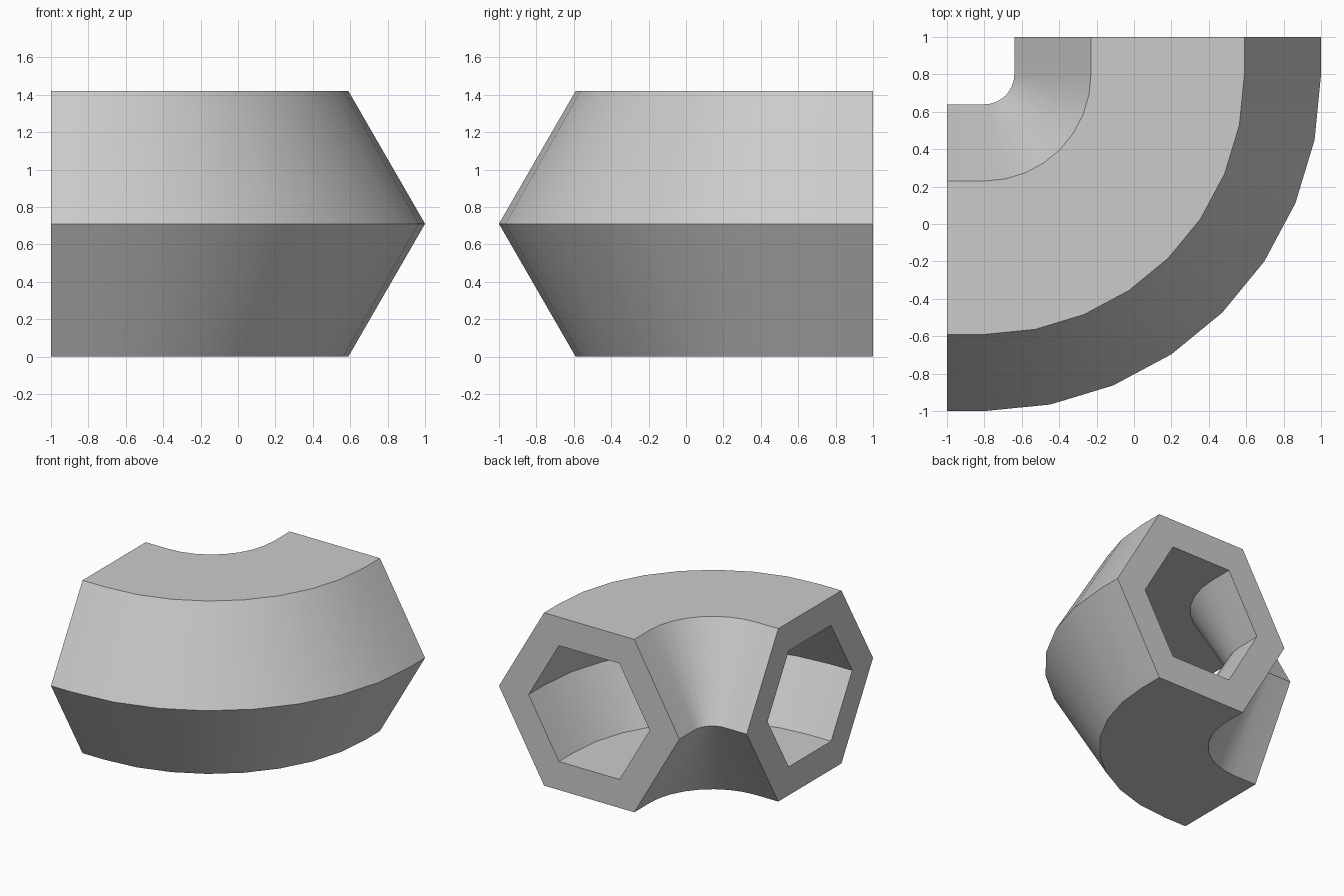
import bpy, bmesh
from math import cos, sin, pi, radians

if "Cube" in bpy.data.objects:
    bpy.data.objects.remove(bpy.data.objects["Cube"])

OUTER_R, BORE_R = 0.82, 0.55      # hexagon corner radii
MID_Z = OUTER_R * cos(pi / 6)
BEND_C, BEND_R = 0.8, 0.98        # bend centre at (-0.8, 0.8), path radius
STEPS, STUB = 8, 0.2

# Stations along the path: straight stub, quarter bend, straight stub
angles = [-pi / 2 + pi / 2 * i / STEPS for i in range(STEPS + 1)]
stations = [(-pi / 2, -STUB, 0)] + [(a, 0, 0) for a in angles] + [(0, 0, STUB)]

bm = bmesh.new()


def ring(station, radius):
    a, dx, dy = station
    verts = []
    for k in range(6):
        r = BEND_R + radius * cos(k * pi / 3)
        verts.append(bm.verts.new((-BEND_C + r * cos(a) + dx,
                                   BEND_C + r * sin(a) + dy,
                                   MID_Z + radius * sin(k * pi / 3))))
    return verts


def join(a, b):
    for k in range(6):
        n = (k + 1) % 6
        bm.faces.new((a[k], a[n], b[n], b[k]))


# Outer skin, bore and the two flat end rims
outer = [ring(s, OUTER_R) for s in stations]
bore = [ring(s, BORE_R) for s in stations]
for skin in (outer, bore):
    for a, b in zip(skin, skin[1:]):
        join(a, b)
join(outer[0], bore[0])
join(outer[-1], bore[-1])
bmesh.ops.recalc_face_normals(bm, faces=bm.faces)

mesh = bpy.data.meshes.new("hex_pipe_elbow")
bm.to_mesh(mesh)
bm.free()
elbow = bpy.data.objects.new("hex_pipe_elbow", mesh)
bpy.context.collection.objects.link(elbow)

# Smooth around the bend, crisp along the hexagon corners
bpy.context.view_layer.objects.active = elbow
elbow.select_set(True)
bpy.ops.object.shade_smooth_by_angle(angle=radians(30))
